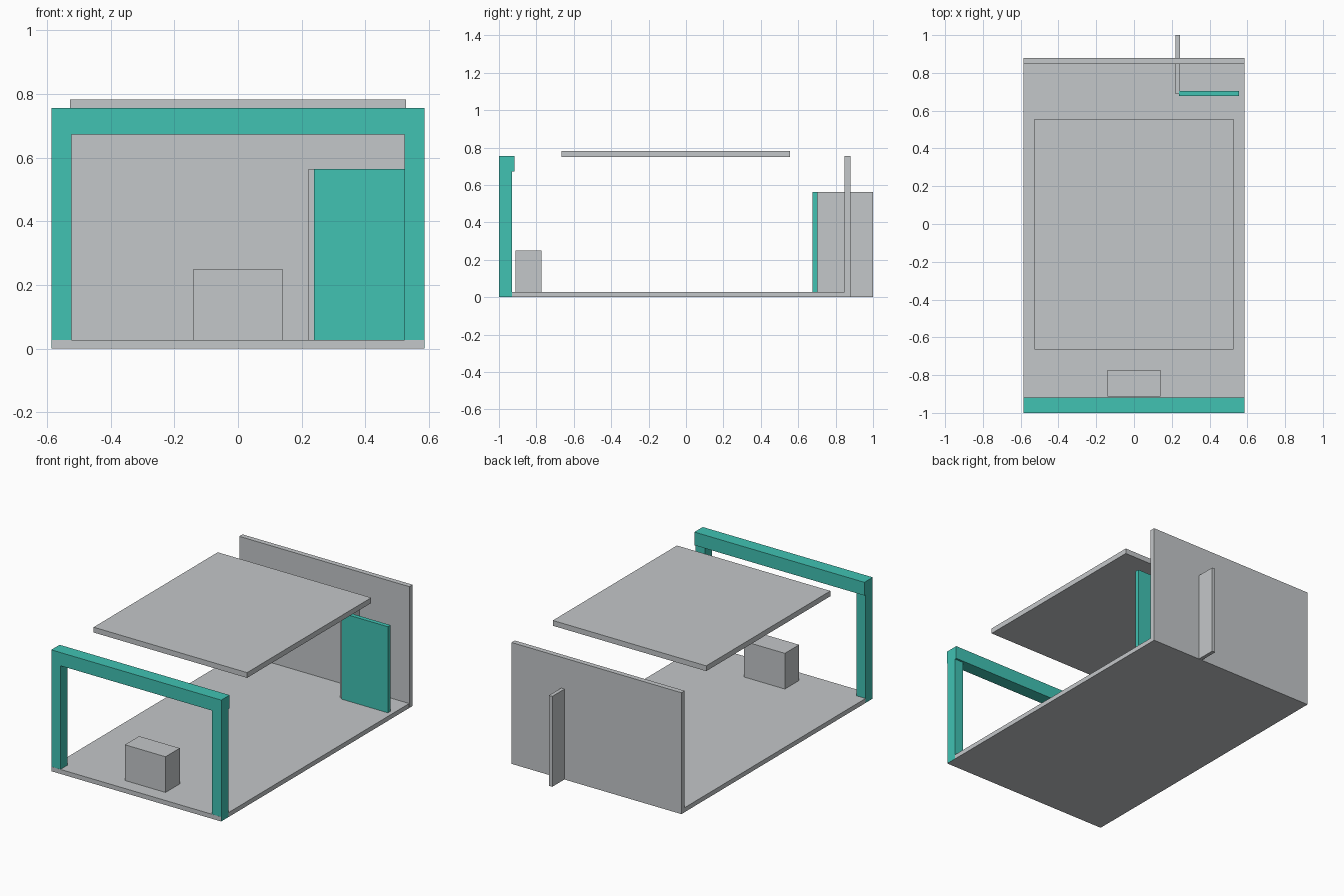
import bpy

if "Cube" in bpy.data.objects:
    bpy.data.objects.remove(bpy.data.objects["Cube"])


def material(name, rgb):
    m = bpy.data.materials.new(name)
    m.diffuse_color = (*rgb, 1.0)
    m.use_nodes = True
    m.node_tree.nodes["Principled BSDF"].inputs["Base Color"].default_value = m.diffuse_color
    return m


GREY = material("light grey", (0.55, 0.57, 0.585))
TEAL = material("teal", (0.052, 0.54, 0.45))


def box(name, x, y, z, mat):
    """Box from (min, max) ranges on each axis."""
    bpy.ops.mesh.primitive_cube_add(size=1)
    o = bpy.context.object
    o.name = name
    for v in o.data.vertices:
        v.co = [r[1] if c > 0 else r[0] for c, r in zip(v.co, (x, y, z))]
    o.data.materials.append(mat)
    return o


# Room shell
box("floor", (-0.5845, 0.5845), (-1.0, 0.88), (0, 0.028), GREY)
box("back_wall", (-0.585, 0.585), (0.848, 0.88), (0, 0.755), GREY)
box("ceiling_panel", (-0.528, 0.528), (-0.665, 0.555), (0.75, 0.783), GREY)

# Front frame: two posts and a lintel
for side, s in (("left", -1), ("right", 1)):
    box(side + "_post", tuple(sorted((s * 0.585, s * 0.522))),
        (-0.9995, -0.93), (0.0005, 0.675), TEAL)
box("lintel", (-0.585, 0.585), (-1.0, -0.918), (0.673, 0.755), TEAL)

# Counter near the entrance
box("counter", (-0.14, 0.14), (-0.912, -0.772), (0.02, 0.25), GREY)

# Partition passing through the back wall, with a teal panel at its end
box("partition", (0.22, 0.243), (0.688, 1.0), (0.0005, 0.563), GREY)
box("partition_panel", (0.238, 0.557), (0.677, 0.704), (0.0005, 0.5635), TEAL)
